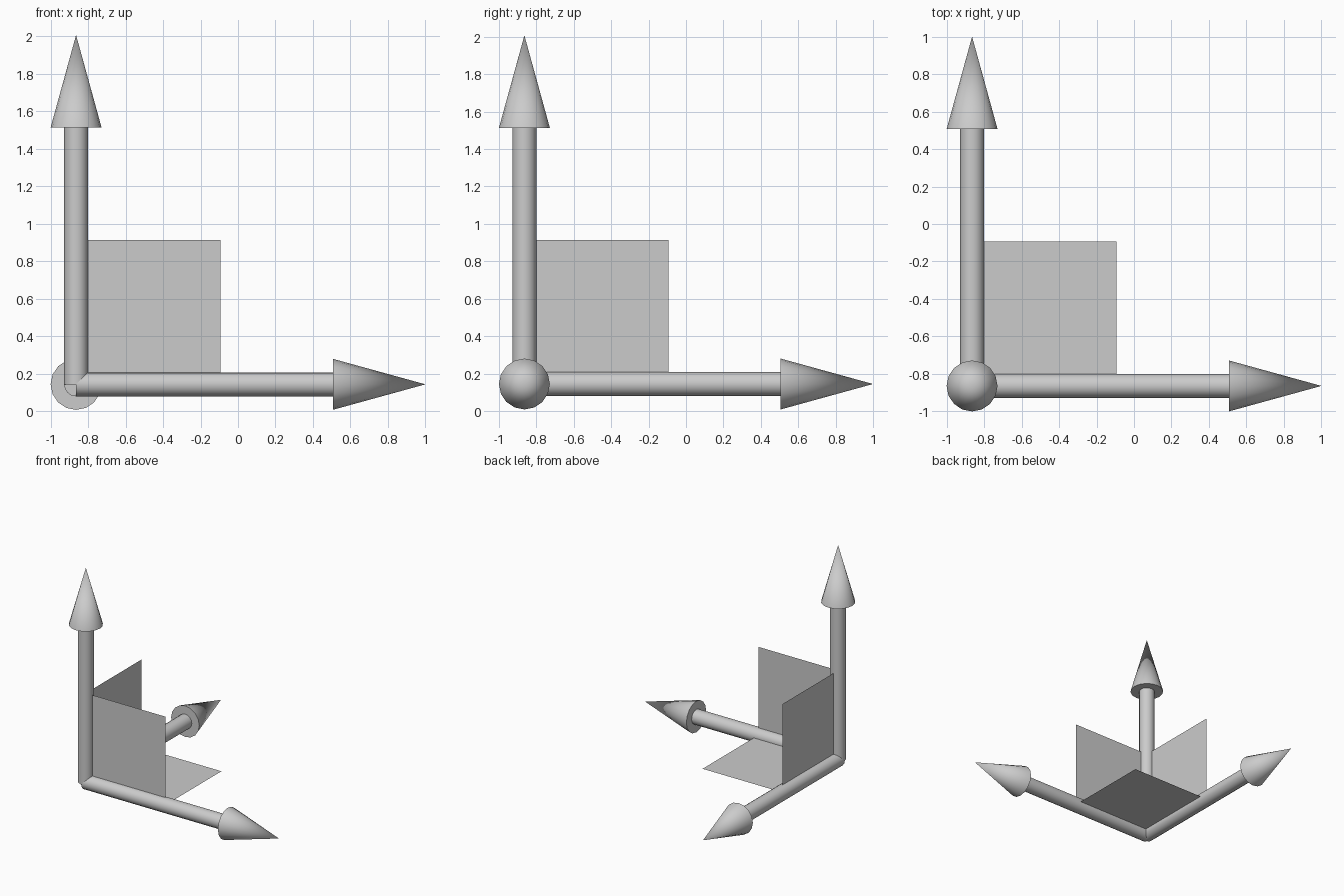
import bpy, bmesh, math
from mathutils import Matrix, Vector

if "Cube" in bpy.data.objects:
    bpy.data.objects.remove(bpy.data.objects["Cube"])

ORIGIN = Vector((-0.864, -0.864, 0.144))   # shared corner of the three arrows
SHAFT_R, HEAD_R = 0.064, 0.136
HEAD_START, LENGTH = 1.37, 1.864           # distances along each arrow
PLATE = 0.77                               # plate edge, measured from the corner
SIDES = 16

# Rotations that turn a +z arrow along each axis
AXES = {
    "x": Matrix.Rotation(math.pi / 2, 4, 'Y'),
    "y": Matrix.Rotation(-math.pi / 2, 4, 'X'),
    "z": Matrix.Identity(4),
}


def finish(name, bm, smooth=False):
    mesh = bpy.data.meshes.new(name)
    bm.to_mesh(mesh)
    bm.free()
    obj = bpy.data.objects.new(name, mesh)
    bpy.context.collection.objects.link(obj)
    if smooth:
        bpy.ops.object.select_all(action='DESELECT')
        obj.select_set(True)
        bpy.context.view_layer.objects.active = obj
        bpy.ops.object.shade_smooth_by_angle(angle=math.radians(35))
    return obj


def tapered(name, turn, r1, r2, start, end):
    """Round part running from start to end along an arrow."""
    bm = bmesh.new()
    place = (Matrix.Translation(ORIGIN) @ turn
             @ Matrix.Translation((0, 0, (start + end) / 2)))
    bmesh.ops.create_cone(bm, cap_ends=True, segments=SIDES, radius1=r1,
                          radius2=r2, depth=end - start, matrix=place)
    finish(name, bm, smooth=True)


# Arrows: shaft and pointed head on each axis
for axis, turn in AXES.items():
    tapered(f"{axis}_arrow_shaft", turn, SHAFT_R, SHAFT_R, 0, HEAD_START)
    tapered(f"{axis}_arrow_head", turn, HEAD_R, 0, HEAD_START, LENGTH)

# Thin square plates between each pair of arrows
UNIT = {"x": Vector((1, 0, 0)), "y": Vector((0, 1, 0)), "z": Vector((0, 0, 1))}
for a, b in ("xy", "yz", "zx"):
    bm = bmesh.new()
    lo = SHAFT_R * 0.9
    corners = [(lo, lo), (PLATE, lo), (PLATE, PLATE), (lo, PLATE)]
    bm.faces.new([bm.verts.new(ORIGIN + UNIT[a] * u + UNIT[b] * v)
                  for u, v in corners])
    finish(f"{a}{b}_plane_plate", bm)
